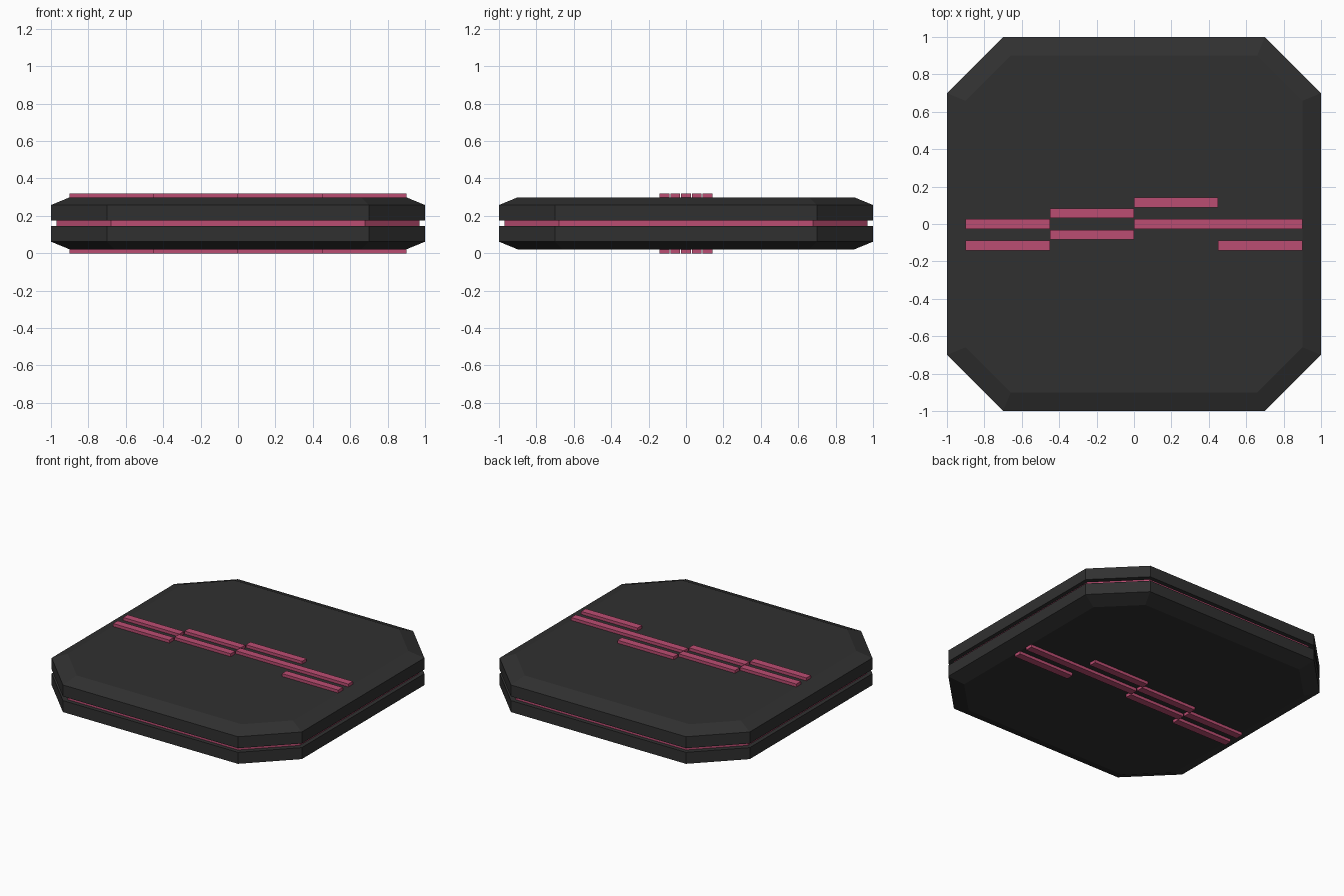
import bpy, bmesh

if "Cube" in bpy.data.objects:
    bpy.data.objects.remove(bpy.data.objects["Cube"])


def material(name, rgb):
    m = bpy.data.materials.new(name)
    m.diffuse_color = (*rgb, 1)
    m.use_nodes = True
    m.node_tree.nodes["Principled BSDF"].inputs["Base Color"].default_value = m.diffuse_color
    return m


DARK = material("dark_casing", (0.03, 0.03, 0.03))
PINK = material("pink_accent", (0.5, 0.075, 0.17))


def octagon(half, cut):
    # square outline with 45 degree cut corners, counter-clockwise
    h, c = half, half - cut
    return [(h, -c), (h, c), (c, h), (-c, h), (-h, c), (-h, -c), (-c, -h), (c, -h)]


def loft(name, rings, mat):
    # stack of octagon rings given as (half width, corner cut, z)
    bm = bmesh.new()
    loops = [[bm.verts.new((x, y, z)) for x, y in octagon(h, c)] for h, c, z in rings]
    bm.faces.new(loops[0])
    bm.faces.new(loops[-1])
    for a, b in zip(loops, loops[1:]):
        for i in range(8):
            j = (i + 1) % 8
            bm.faces.new((a[i], a[j], b[j], b[i]))
    bmesh.ops.recalc_face_normals(bm, faces=bm.faces)
    return finish(name, bm, mat)


def finish(name, bm, mat):
    mesh = bpy.data.meshes.new(name)
    bm.to_mesh(mesh)
    bm.free()
    mesh.materials.append(mat)
    ob = bpy.data.objects.new(name, mesh)
    bpy.context.collection.objects.link(ob)
    return ob


MID = 0.16                      # mirror plane between the halves
BEVEL_CUT = 0.2 + 0.1 * 2 ** 0.5 - 0.1  # corner cut after an even 0.1 inset

# Upper and lower casing, mirrored about the mid plane
for name, s in (("upper_casing", 1), ("lower_casing", -1)):
    loft(name, [(1.0, 0.3, MID + s * 0.015),
                (1.0, 0.3, MID + s * 0.098),
                (0.9, BEVEL_CUT, MID + s * 0.139)], DARK)

# Recessed coloured band between the halves
loft("middle_band", [(0.97, 0.291, MID - 0.015), (0.97, 0.291, MID + 0.015)], PINK)

# Raised strips: (row, start column, end column), same layout on both faces
STRIPS = [(2, 0, 1), (1, -1, 0), (0, -2, -1), (0, 0, 2),
          (-1, -1, 0), (-2, -2, -1), (-2, 1, 2)]
COLUMN, ROW, WIDTH = 0.45, 0.0575, 0.052

for name, z0, z1 in (("top_strips", 0.295, 0.32), ("bottom_strips", 0.0, 0.025)):
    bm = bmesh.new()
    for row, a, b in STRIPS:
        verts = bmesh.ops.create_cube(bm, size=1)["verts"]
        bmesh.ops.scale(bm, vec=((b - a) * COLUMN, WIDTH, z1 - z0), verts=verts)
        bmesh.ops.translate(bm, vec=((a + b) / 2 * COLUMN, row * ROW, (z0 + z1) / 2), verts=verts)
    finish(name, bm, PINK)
